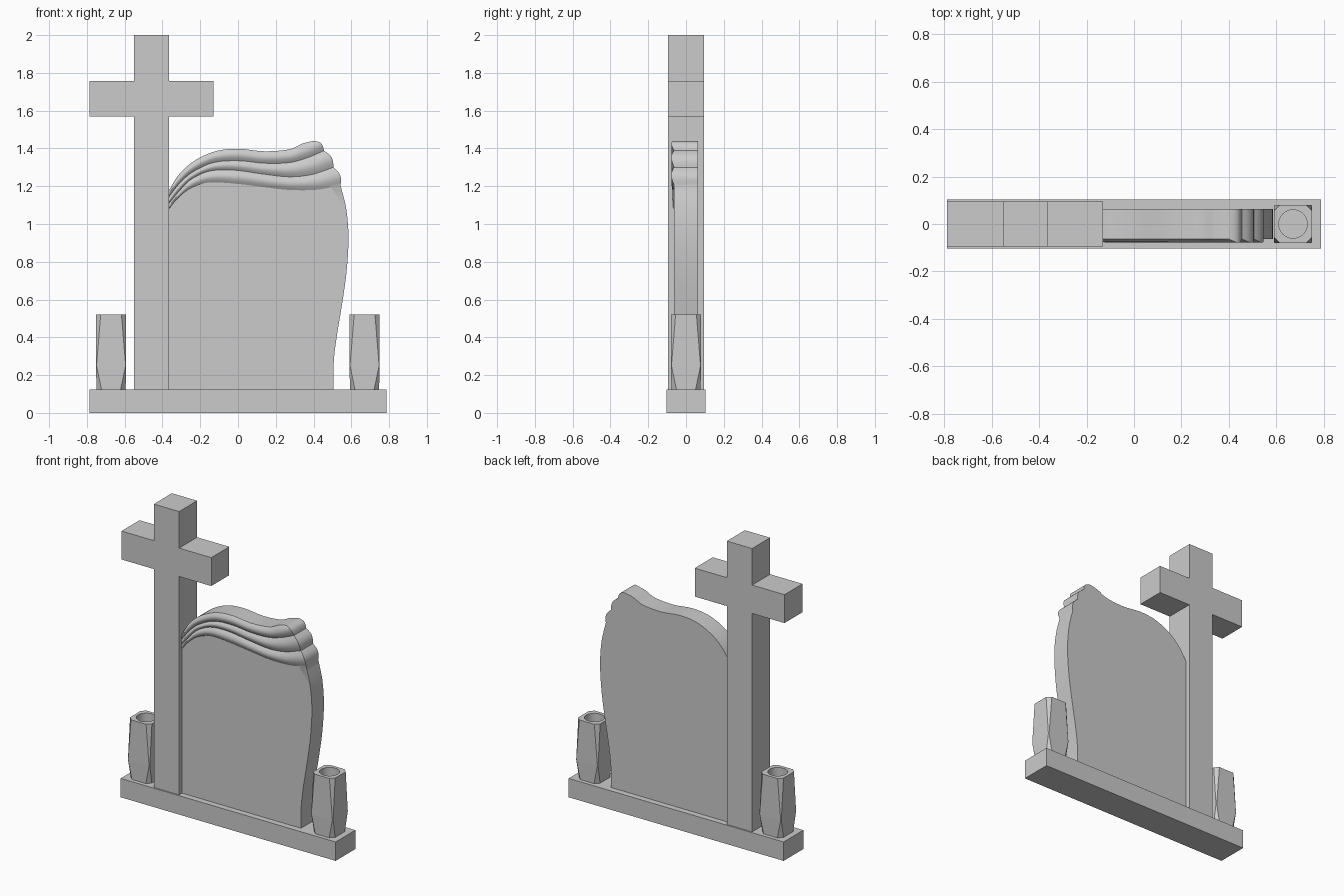
import bpy, bmesh, math
from mathutils import Vector

if "Cube" in bpy.data.objects:
    bpy.data.objects.remove(bpy.data.objects["Cube"])


def finish(name, bm, x=0.0):
    bmesh.ops.recalc_face_normals(bm, faces=bm.faces)
    me = bpy.data.meshes.new(name)
    bm.to_mesh(me)
    bm.free()
    ob = bpy.data.objects.new(name, me)
    ob.location.x = x
    bpy.context.collection.objects.link(ob)
    bpy.ops.object.select_all(action='DESELECT')
    ob.select_set(True)
    bpy.context.view_layer.objects.active = ob
    bpy.ops.object.shade_smooth_by_angle(angle=math.radians(25))
    return ob


def prism(name, outline, y0, y1):
    bm = bmesh.new()
    f = bm.faces.new([bm.verts.new((x, y0, z)) for x, z in outline])
    ext = bmesh.ops.extrude_face_region(bm, geom=[f], use_keep_orig=True)["geom"]
    for v in ext:
        if isinstance(v, bmesh.types.BMVert):
            v.co.y = y1
    return finish(name, bm)


def spline(pts, n):
    """Catmull-Rom curve through pts, sampled at n + 1 places."""
    p = [Vector(q) for q in pts]
    p = [2 * p[0] - p[1]] + p + [2 * p[-1] - p[-2]]
    out, segs = [], len(pts) - 1
    for i in range(n + 1):
        s = i / n * segs
        k = min(int(s), segs - 1)
        t = s - k
        a, b, c, d = p[k:k + 4]
        out.append(0.5 * (2 * b + (c - a) * t + (2 * a - 5 * b + 4 * c - d) * t * t
                          + (3 * b - a - 3 * c + d) * t ** 3))
    return out


# Base slab
prism("base", [(-.787, 0), (.787, 0), (.787, .125), (-.787, .125)], -.103, .103)

# Cross
L, R, A0, A1 = -.55, -.365, 1.57, 1.758
prism("cross", [(L, .125), (R, .125), (R, A0), (-.13, A0), (-.13, A1), (R, A1),
                (R, 2), (L, 2), (L, A1), (-.787, A1), (-.787, A0), (L, A0)], -.094, .094)

# Headstone: three rounded drapery bands between four flowing curves
FRONT, BACK, N, STEPS = -.063, .063, 64, 8
curves = [
    [(-.365, 1.18), (-.31, 1.265), (-.23, 1.335), (-.12, 1.385), (0, 1.398),
     (.14, 1.385), (.27, 1.395), (.34, 1.425), (.40, 1.44)],
    [(-.365, 1.145), (-.31, 1.215), (-.24, 1.275), (-.13, 1.325), (0, 1.335),
     (.14, 1.322), (.27, 1.325), (.37, 1.352), (.455, 1.388)],
    [(-.365, 1.11), (-.315, 1.17), (-.25, 1.235), (-.15, 1.28), (-.02, 1.285),
     (.13, 1.265), (.27, 1.25), (.39, 1.262), (.505, 1.30)],
    [(-.365, 1.08), (-.32, 1.135), (-.25, 1.19), (-.15, 1.22), (0, 1.212),
     (.14, 1.195), (.28, 1.18), (.42, 1.182), (.543, 1.205)],
]
lines = [spline(c, N) for c in curves]
bm = bmesh.new()
rows = []
for j in range(3 * STEPS + 1):
    k = min(j // STEPS, 2)
    t = j / STEPS - k
    bulge = math.sin(math.pi * t)
    row = []
    for i in range(N + 1):
        a, b = lines[k][i], lines[k + 1][i]
        d = b - a
        p = a.lerp(b, t) + Vector((-d.y, d.x)).normalized() * .018 * bulge * (i / N) ** 16
        row.append(bm.verts.new((p.x, FRONT - min(.015, .22 * d.length) * bulge, p.y)))
    rows.append(row)
for r0, r1 in zip(rows, rows[1:]):
    for i in range(N):
        bm.faces.new((r0[i], r0[i + 1], r1[i + 1], r1[i]))
# Plain face below the bands, with the curved right side
side = spline([(.543, 1.205), (.573, 1.08), (.585, .93), (.575, .75), (.55, .57),
               (.522, .4), (.507, .27), (.505, .125)], 28)[1:]
lower = [bm.verts.new((p.x, FRONT, p.y)) for p in side] + [bm.verts.new((-.365, FRONT, .125))]
bm.faces.new(rows[-1] + lower)
# Sides and back
rim = [e for e in bm.edges if e.is_boundary]
ext = bmesh.ops.extrude_edge_only(bm, edges=rim)["geom"]
for g in ext:
    if isinstance(g, bmesh.types.BMVert):
        g.co.y = BACK
back_edges = [e for e in bm.edges if all(abs(v.co.y - BACK) < 1e-6 for v in e.verts)]
bmesh.ops.edgeloop_fill(bm, edges=back_edges)
finish("headstone", bm)


# Faceted vases with a round hole
def ring(bm, co):
    return [bm.verts.new(c) for c in co]


def octagon(h, c, z):
    q = h - c
    return [(h, -q, z), (h, q, z), (q, h, z), (-q, h, z),
            (-h, q, z), (-h, -q, z), (-q, -h, z), (q, -h, z)]


def circle(r, z, n=32):
    return [(r * math.cos(2 * math.pi * i / n), r * math.sin(2 * math.pi * i / n), z)
            for i in range(n)]


def loft(bm, a, b):
    n = len(a)
    for i in range(n):
        bm.faces.new((a[i], a[(i + 1) % n], b[(i + 1) % n], b[i]))


def loop_edges(bm, r):
    return [bm.edges.get((r[i - 1], r[i])) for i in range(len(r))]


def vase(name, x):
    bm = bmesh.new()
    bottom = ring(bm, octagon(.077, .026, .125))
    middle = ring(bm, octagon(.08, .003, .25))
    top = ring(bm, octagon(.08, .025, .52))
    lip = ring(bm, circle(.06, .52))
    floor = ring(bm, circle(.06, .32))
    loft(bm, bottom, middle)
    loft(bm, middle, top)
    loft(bm, lip, floor)
    bm.faces.new(bottom)
    bm.faces.new(floor)
    bmesh.ops.triangle_fill(bm, use_beauty=True, edges=loop_edges(bm, top) + loop_edges(bm, lip))
    ob = finish(name, bm, x)
    for f in ob.data.polygons:
        f.use_smooth = len(f.vertices) == 4 and max(
            math.hypot(*ob.data.vertices[v].co.xy) for v in f.vertices) < .061


vase("vase_left", -.672)
vase("vase_right", .67)
